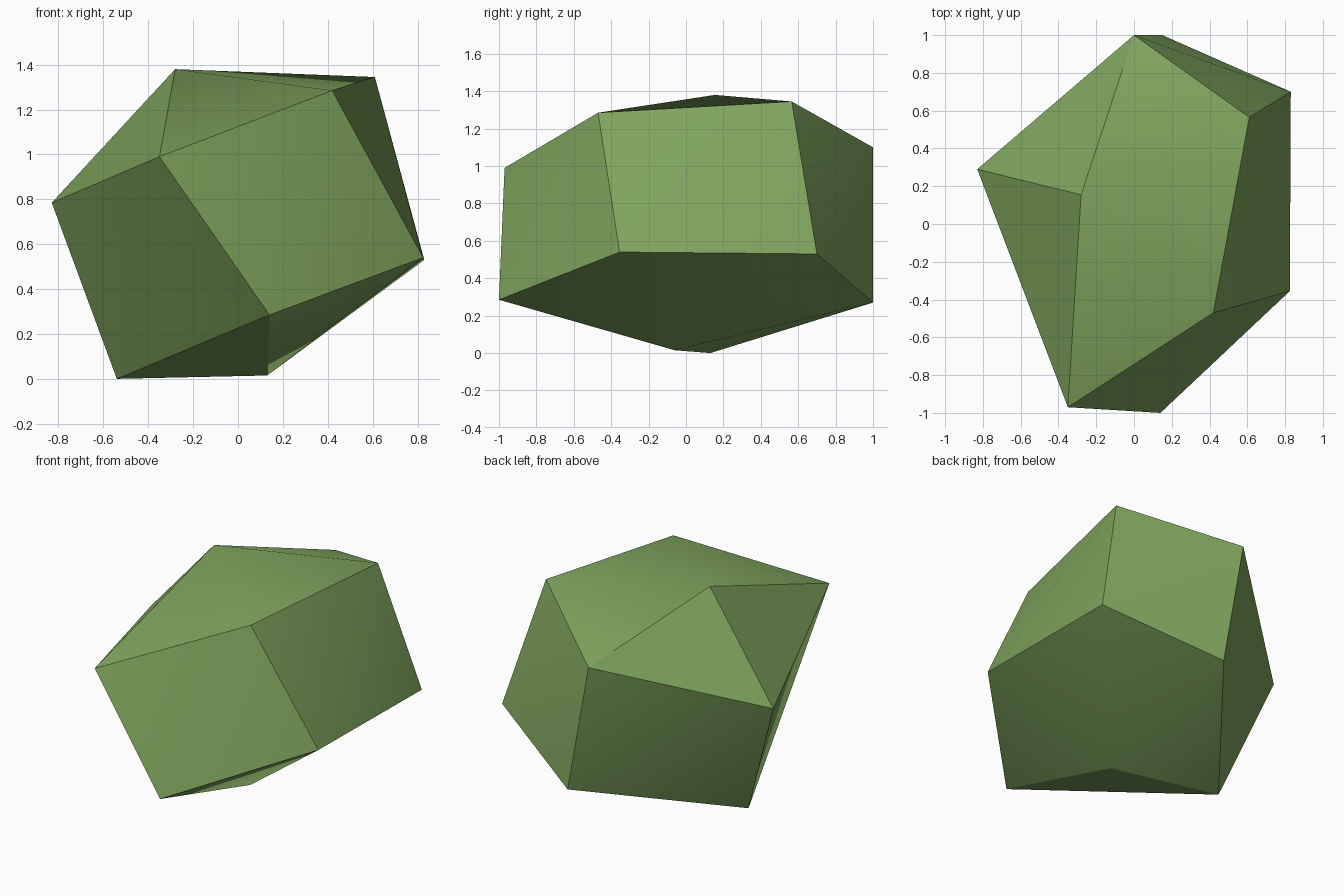
import bpy
import bmesh
import math

default_cube = bpy.data.objects.get("Cube")
if default_cube:
    bpy.data.objects.remove(default_cube, do_unlink=True)

# Single moss green material
green = bpy.data.materials.new("moss_green")
green.use_nodes = True
colour = (0.21, 0.37, 0.11, 1)
green.diffuse_color = colour
green.node_tree.nodes["Principled BSDF"].inputs["Base Color"].default_value = colour

# Corners of the faceted stone, grouped by height
crown = [(-0.28, 0.155, 1.38), (0.61, 0.565, 1.345), (0.42, -0.47, 1.285)]
shoulder = [(0, 1, 1.10), (-0.35, -0.97, 0.99), (-0.83, 0.29, 0.785)]
belt = [(0.825, -0.355, 0.54), (0.83, 0.70, 0.53)]
foot = [(0.14, -1, 0.285), (0.15, 1, 0.27), (0.13, -0.06, 0.015), (-0.54, 0.13, 0)]

# Wrap the corners in a convex shell
bm = bmesh.new()
for corner in crown + shoulder + belt + foot:
    bm.verts.new(corner)
bmesh.ops.convex_hull(bm, input=bm.verts[:])
bmesh.ops.recalc_face_normals(bm, faces=bm.faces[:])

mesh = bpy.data.meshes.new("stone")
bm.to_mesh(mesh)
bm.free()
mesh.materials.append(green)
stone = bpy.data.objects.new("stone", mesh)
bpy.context.collection.objects.link(stone)

# Soften the shallow creases, keep the facets crisp
bpy.ops.object.select_all(action="DESELECT")
stone.select_set(True)
bpy.context.view_layer.objects.active = stone
bpy.ops.object.shade_smooth_by_angle(angle=math.radians(30))
